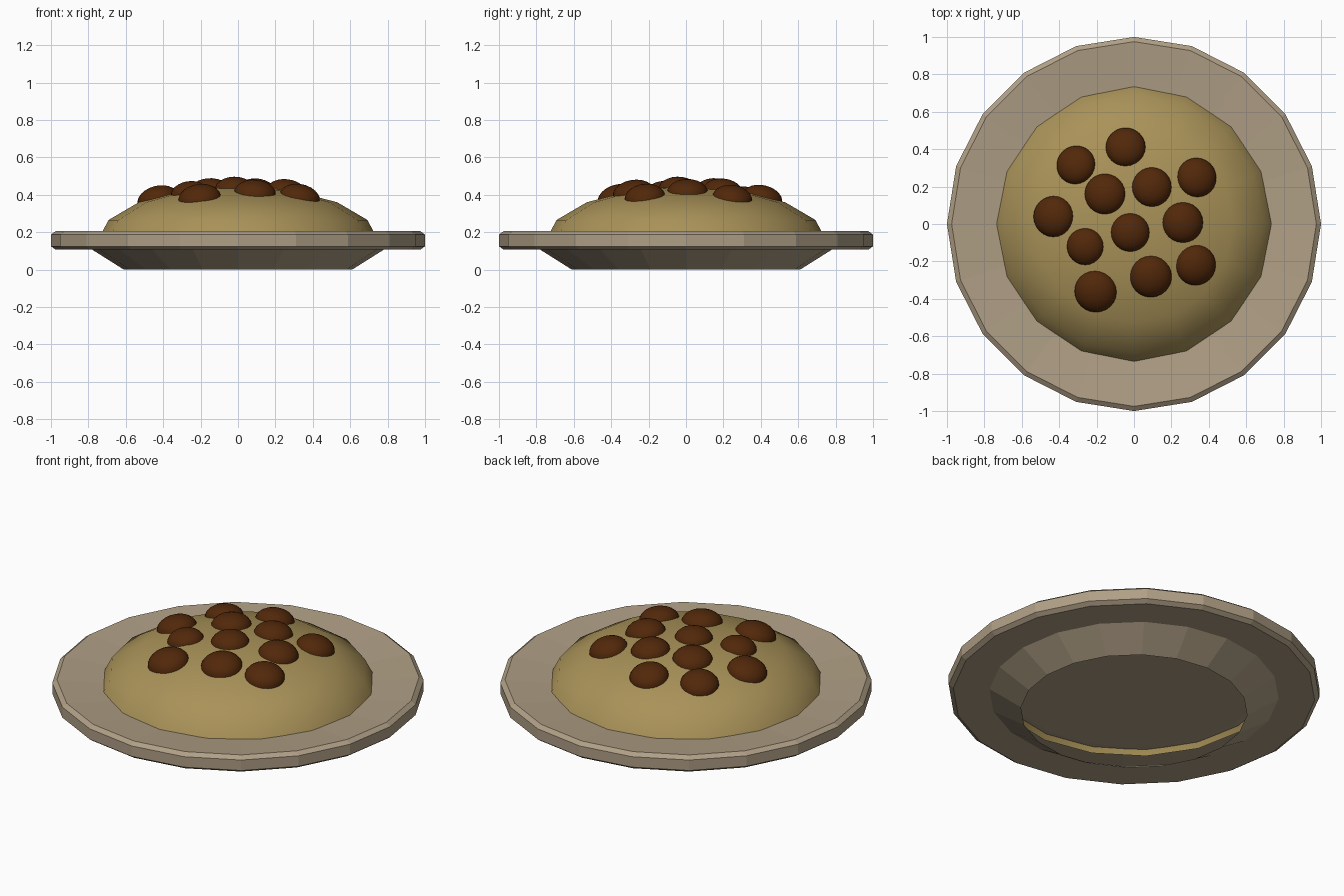
import bpy, bmesh, math
from mathutils import Vector, Matrix

if "Cube" in bpy.data.objects:
    bpy.data.objects.remove(bpy.data.objects["Cube"])


def material(name, rgb):
    m = bpy.data.materials.new(name)
    m.diffuse_color = (*rgb, 1)
    m.use_nodes = True
    m.node_tree.nodes["Principled BSDF"].inputs["Base Color"].default_value = m.diffuse_color
    return m


def finish(bm, name, mat, smooth):
    me = bpy.data.meshes.new(name)
    bm.to_mesh(me)
    bm.free()
    for p in me.polygons:
        p.use_smooth = smooth
    me.materials.append(mat)
    ob = bpy.data.objects.new(name, me)
    bpy.context.collection.objects.link(ob)
    return ob


def lathe(name, profile, sides, mat, smooth=False):
    bm = bmesh.new()
    vs = [bm.verts.new((r, 0, z)) for r, z in profile]
    es = [bm.edges.new(p) for p in zip(vs, vs[1:])]
    bmesh.ops.spin(bm, geom=vs + es, cent=(0, 0, 0), axis=(0, 0, 1),
                   angle=2 * math.pi, steps=sides, use_merge=True)
    bmesh.ops.remove_doubles(bm, verts=bm.verts, dist=1e-4)
    bmesh.ops.recalc_face_normals(bm, faces=bm.faces)
    # normals outward: the innermost top face must look up
    top = max(bm.faces, key=lambda f: f.calc_center_median().z)
    if top.normal.z < 0:
        bmesh.ops.reverse_faces(bm, faces=bm.faces)
    return finish(bm, name, mat, smooth)


clay = material("clay", (0.43, 0.345, 0.235))
mash = material("mash", (0.40, 0.29, 0.10))
brown = material("brown", (0.083, 0.021, 0.003))

# Plate: open-bottomed shell, shallow dished top, chamfered rim, sloping foot
lathe("plate", [(0, 0.18), (0.70, 0.18), (0.975, 0.206), (1.0, 0.187),
                (1.0, 0.125), (0.975, 0.107), (0.78, 0.107), (0.61, 0.0)], 20, clay)

# Mound of food: flattened open dome sitting in the dish
BASE, HEIGHT, RAD = 0.153, 0.293, 0.75
dome = [(RAD * math.cos(math.radians(a)), BASE + HEIGHT * math.sin(math.radians(a)))
        for a in (0, 22.5, 45, 67.5)] + [(0, BASE + HEIGHT)]
lathe("food_mound", dome, 16, mash, True)

# Meatballs: half balls leaning with the mound surface
balls = [(-.045, .41, .107), (-.31, .315, .105), (-.155, .16, .11), (.095, .197, .107),
         (.335, .248, .107), (-.43, .04, .11), (-.02, -.045, .104), (.26, .008, .11),
         (-.26, -.12, .10), (-.205, -.36, .114), (.09, -.28, .113), (.33, -.22, .109)]
for i, (x, y, r) in enumerate(balls):
    z = HEIGHT * math.sqrt(1 - (x * x + y * y) / RAD ** 2)
    n = Vector((x / RAD ** 2, y / RAD ** 2, z / HEIGHT ** 2)).normalized()
    mat = (Matrix.Translation((x, y, BASE + z - 0.016))
           @ Vector((0, 0, 1)).rotation_difference(n).to_matrix().to_4x4()
           @ Matrix.Diagonal((r, r, r * 0.65, 1)))
    bm = bmesh.new()
    bmesh.ops.create_uvsphere(bm, u_segments=24, v_segments=12, radius=1)
    bmesh.ops.delete(bm, geom=[v for v in bm.verts if v.co.z < -0.01], context='VERTS')
    bm.transform(mat)
    finish(bm, f"meatball_{i + 1}", brown, True)
